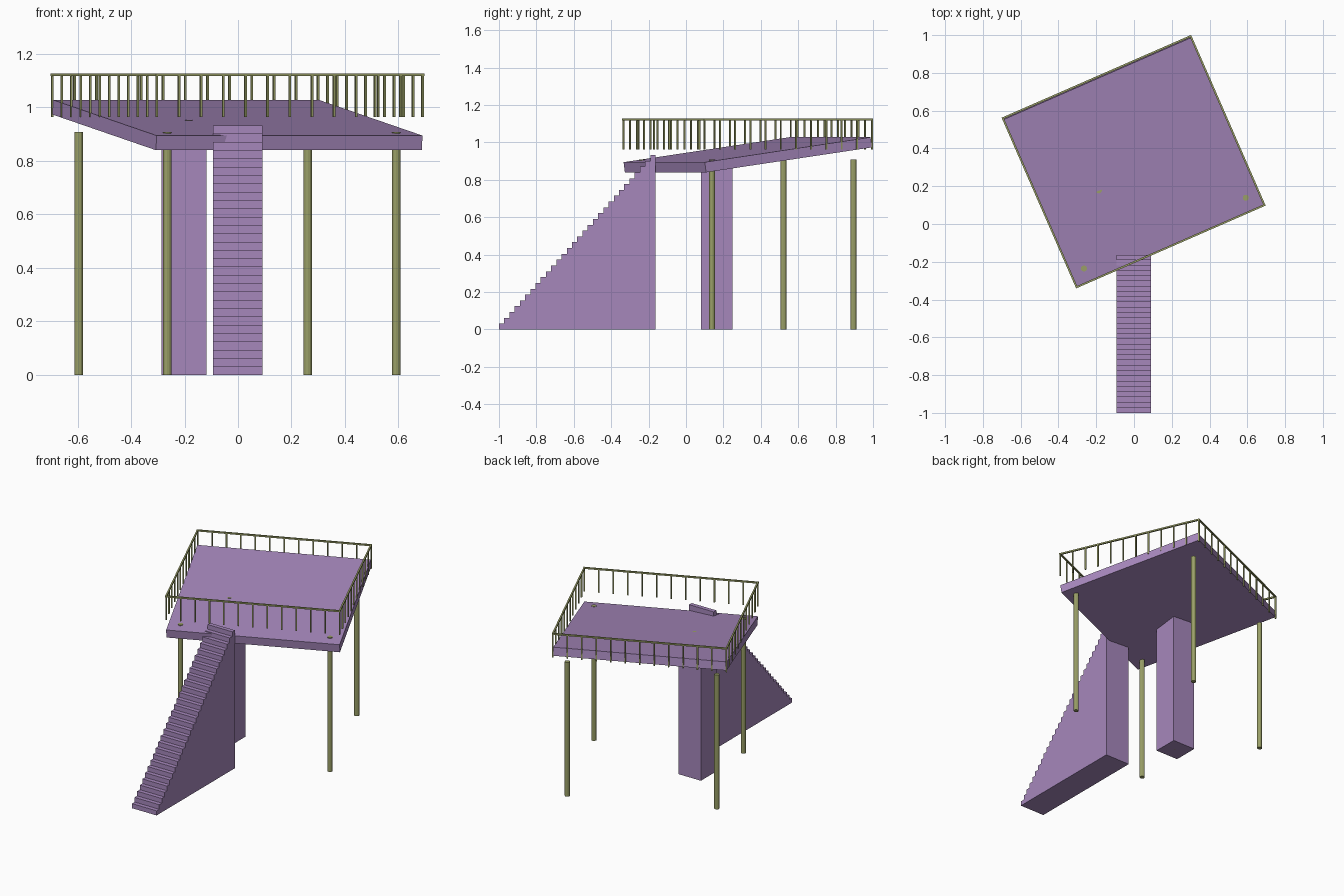
import bpy, bmesh
from math import radians
from mathutils import Matrix, Vector

if "Cube" in bpy.data.objects:
    bpy.data.objects.remove(bpy.data.objects["Cube"], do_unlink=True)


def material(name, rgb):
    m = bpy.data.materials.new(name)
    m.use_nodes = True
    m.diffuse_color = (*rgb, 1)
    m.node_tree.nodes["Principled BSDF"].inputs["Base Color"].default_value = (*rgb, 1)
    return m


purple = material("soft purple", (0.38, 0.245, 0.50))
olive = material("olive green", (0.32, 0.345, 0.135))


def finish(name, bm, mat):
    bmesh.ops.recalc_face_normals(bm, faces=bm.faces)
    mesh = bpy.data.meshes.new(name)
    bm.to_mesh(mesh)
    bm.free()
    mesh.materials.append(mat)
    obj = bpy.data.objects.new(name, mesh)
    bpy.context.collection.objects.link(obj)
    return obj


def add_box(bm, centre, size, frame=Matrix.Identity(4)):
    m = frame @ Matrix.Translation(centre) @ Matrix.Diagonal((*size, 1))
    bmesh.ops.create_cube(bm, size=1, matrix=m)


# Deck frame: turned about z around the deck centre
LENGTH, DEPTH = 1.085, 0.976
frame = Matrix.Translation((-0.002, 0.33, 0)) @ Matrix.Rotation(radians(23.6), 4, "Z")

# Sloping deck, higher at the back
bm = bmesh.new()
tilt = Matrix.Translation((0, 0, 0.934)) @ Matrix.Rotation(radians(7.85), 4, "X")
add_box(bm, (0, 0, 0), (LENGTH, DEPTH, 0.055), frame @ tilt)
finish("deck", bm, purple)

# Level handrail around the deck
bm = bmesh.new()
BAR = 0.01
for s in (-1, 1):
    add_box(bm, (0, s * DEPTH / 2, 1.122), (LENGTH + BAR, BAR, BAR), frame)
    add_box(bm, (s * LENGTH / 2, 0, 1.122), (BAR, DEPTH - BAR, BAR), frame)
finish("handrail", bm, olive)

# Railing posts, evenly spaced on all four sides
bm = bmesh.new()
ALONG, ACROSS = 12, 11
spots = []
for s in (-0.5, 0.5):
    spots += [(LENGTH * (i / ALONG - 0.5), s * DEPTH) for i in range(ALONG + 1)]
    spots += [(s * LENGTH, DEPTH * (i / ACROSS - 0.5)) for i in range(1, ACROSS)]
for x, y in spots:
    add_box(bm, (x, y, 1.041), (0.008, 0.008, 0.155), frame)
finish("railing_posts", bm, olive)


# Round legs standing near the deck corners, and one in the pillar
def leg(name, x, y, height):
    bm = bmesh.new()
    bmesh.ops.create_cone(bm, cap_ends=True, segments=12, radius1=0.016, radius2=0.016,
                          depth=height, matrix=Matrix.Translation((x, y, height / 2)))
    finish(name, bm, olive)


for depth_name, sy in (("front", -1), ("back", 1)):
    for side_name, sx in (("right", -1), ("left", 1)):
        p = frame @ Vector((sx * (LENGTH / 2 - 0.075), sy * (DEPTH / 2 - 0.075), 0))
        leg(f"{depth_name}_{side_name}_leg", p.x, p.y, 0.908)
leg("inner_leg", -0.186, 0.178, 0.9525)

# Square pillar under the deck
bm = bmesh.new()
add_box(bm, (-0.202, 0.165, 0.4625), (0.168, 0.168, 0.925))
finish("pillar", bm, purple)

# Solid staircase: stepped profile extruded sideways
STEPS, RUN, RISE = 30, 0.0279, 0.0311
profile = [(-1, 0)]
for i in range(STEPS):
    profile += [(-1 + i * RUN, (i + 1) * RISE), (-1 + (i + 1) * RUN, (i + 1) * RISE)]
profile.append((-1 + STEPS * RUN, 0))
bm = bmesh.new()
rows = [[bm.verts.new((x, y, z)) for y, z in profile] for x in (-0.093, 0.091)]
bm.faces.new(rows[0])
bm.faces.new(rows[1])
for i in range(len(profile)):
    j = (i + 1) % len(profile)
    bm.faces.new((rows[0][i], rows[0][j], rows[1][j], rows[1][i]))
finish("staircase", bm, purple)
